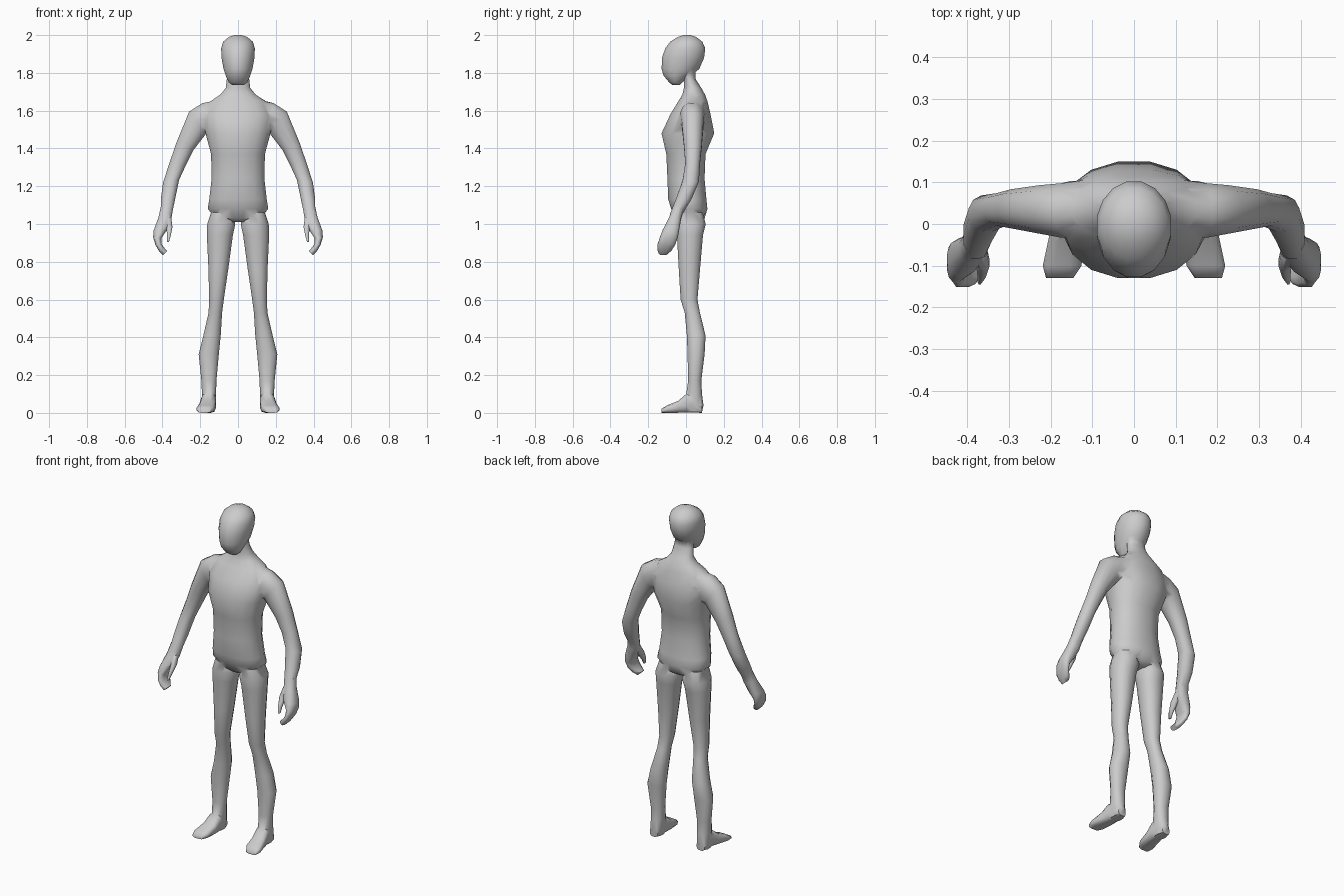
import bpy, bmesh, math
from mathutils import Vector

skin = bpy.data.materials.new("light_grey")
skin.diffuse_color = (0.6, 0.6, 0.6, 1)


def loft(name, rings, sides=14, power=2.2):
    """Skin a closed tube over rings given as (centre, half axis u, half axis v)."""
    bm = bmesh.new()
    loops = []
    for c, u, v in rings:
        loop = []
        for i in range(sides):
            a = 2 * math.pi * (i + 0.5) / sides
            cu, sv = math.cos(a), math.sin(a)
            pu = math.copysign(abs(cu) ** (2 / power), cu)
            pv = math.copysign(abs(sv) ** (2 / power), sv)
            loop.append(bm.verts.new(c + u * pu + v * pv))
        loops.append(loop)
    for a, b in zip(loops, loops[1:]):
        for i in range(sides):
            j = (i + 1) % sides
            bm.faces.new((a[i], a[j], b[j], b[i]))
    bm.faces.new(loops[0])
    bm.faces.new(loops[-1])
    bmesh.ops.recalc_face_normals(bm, faces=bm.faces)
    me = bpy.data.meshes.new(name)
    bm.to_mesh(me)
    bm.free()
    me.materials.append(skin)
    ob = bpy.data.objects.new(name, me)
    bpy.context.collection.objects.link(ob)
    return ob


def level(z, hx, yf, yb):
    """Centred horizontal ring."""
    return Vector((0, (yf + yb) / 2, z)), Vector((hx, 0, 0)), Vector((0, (yb - yf) / 2, 0))


def limb(s, xi, zi, xo, zo, yf, yb):
    """Ring between an inner and an outer point, on side s."""
    c = Vector((s * (xi + xo) / 2, (yf + yb) / 2, (zi + zo) / 2))
    return c, Vector((s * (xo - xi) / 2, 0, (zo - zi) / 2)), Vector((0, (yb - yf) / 2, 0))


def upright(s, y, xi, xo, z0, z1):
    """Vertical ring facing forward."""
    return (Vector((s * (xi + xo) / 2, y, (z0 + z1) / 2)),
            Vector((s * (xo - xi) / 2, 0, 0)), Vector((0, 0, (z1 - z0) / 2)))


# torso and neck: z, half width, front y, back y
body = loft("body", [level(*r) for r in (
    (1.01, .05, -.03, .07), (1.03, .115, -.055, .10), (1.08, .163, -.08, .115),
    (1.13, .155, -.096, .11), (1.24, .142, -.10, .10), (1.37, .145, -.106, .105),
    (1.48, .175, -.132, .152), (1.58, .19, -.085, .132), (1.65, .15, -.042, .115),
    (1.685, .095, -.02, .102), (1.72, .066, -.012, .082), (1.77, .06, -.012, .05),
    (1.84, .05, -.03, .05))], 16)

# head
head = loft("head", [level(*r) for r in (
    (1.735, .03, -.072, -.035), (1.75, .05, -.09, -.018), (1.785, .066, -.12, .025),
    (1.82, .078, -.131, .072), (1.88, .089, -.129, .098), (1.93, .091, -.112, .104),
    (1.965, .08, -.085, .088), (1.99, .05, -.045, .055), (2.0, .02, -.015, .025))], 16, 2)

ARM = ((.10, 1.49, .10, 1.66, -.03, .11), (.145, 1.48, .19, 1.642, -.035, .10),
       (.168, 1.475, .26, 1.597, -.025, .095), (.235, 1.39, .328, 1.43, -.012, .085),
       (.275, 1.31, .362, 1.33, -.005, .075), (.31, 1.235, .398, 1.22, -.02, .07),
       (.332, 1.13, .41, 1.13, -.055, .03), (.35, 1.045, .41, 1.06, -.085, -.02))
HAND = ((.345, 1.07, .41, 1.09, -.07, -.01), (.353, 1.02, .422, 1.035, -.093, -.025),
        (.375, .97, .448, .965, -.125, -.035), (.405, .925, .45, .93, -.14, -.043),
        (.405, .895, .438, .89, -.152, -.055), (.385, .868, .418, .855, -.152, -.075),
        (.374, .858, .397, .835, -.145, -.095))
THUMB = ((.352, 1.035, .385, 1.03, -.085, -.045), (.346, .985, .38, .975, -.115, -.07),
         (.355, .94, .376, .935, -.137, -.105), (.365, .905, .376, .905, -.146, -.125))
# leg: z, inner x, outer x, front y, back y
LEG = ((1.06, .03, .145, -.05, .09), (1.0, .012, .165, -.058, .107), (.94, .025, .167, -.05, .092),
       (.76, .05, .158, -.04, .076), (.6, .074, .154, -.03, .062), (.53, .083, .157, -.008, .075),
       (.41, .09, .185, .003, .105), (.31, .10, .21, .007, .10), (.17, .113, .195, .01, .082),
       (.10, .115, .192, .0, .086), (.04, .12, .19, .0, .094), (.004, .125, .185, .0, .086))
# foot: y, inner x, outer x, bottom z, top z
FOOT = ((.085, .13, .182, .0, .05), (.05, .122, .19, .0, .08), (.005, .115, .197, .0, .105),
        (-.04, .118, .207, .0, .065), (-.10, .125, .22, .0, .04), (-.13, .145, .212, .0, .022))

# limbs on both sides, fused into the body
parts = [head]
for s, tag in ((1, "left"), (-1, "right")):
    parts += [
        loft(tag + "_leg", [limb(s, xi, z, xo, z, yf, yb) for z, xi, xo, yf, yb in LEG], 12),
        loft(tag + "_foot", [upright(s, *r) for r in FOOT], 12, 3),
        loft(tag + "_arm", [limb(s, *r) for r in ARM], 12),
        loft(tag + "_hand", [limb(s, *r) for r in HAND], 12, 2.5),
        loft(tag + "_thumb", [limb(s, *r) for r in THUMB], 8)]

bpy.context.view_layer.objects.active = body
for p in parts:
    mod = body.modifiers.new("fuse", 'BOOLEAN')
    mod.operation, mod.solver, mod.object = 'UNION', 'EXACT', p
    bpy.ops.object.modifier_apply(modifier=mod.name)
    bpy.data.objects.remove(p)

# tidy the joints
bm = bmesh.new()
bm.from_mesh(body.data)
bmesh.ops.remove_doubles(bm, verts=bm.verts, dist=.003)
bmesh.ops.triangulate(bm, faces=[f for f in bm.faces if len(f.verts) > 4])
bm.to_mesh(body.data)
bm.free()
body.select_set(True)
bpy.ops.object.shade_smooth_by_angle(angle=math.radians(65))
